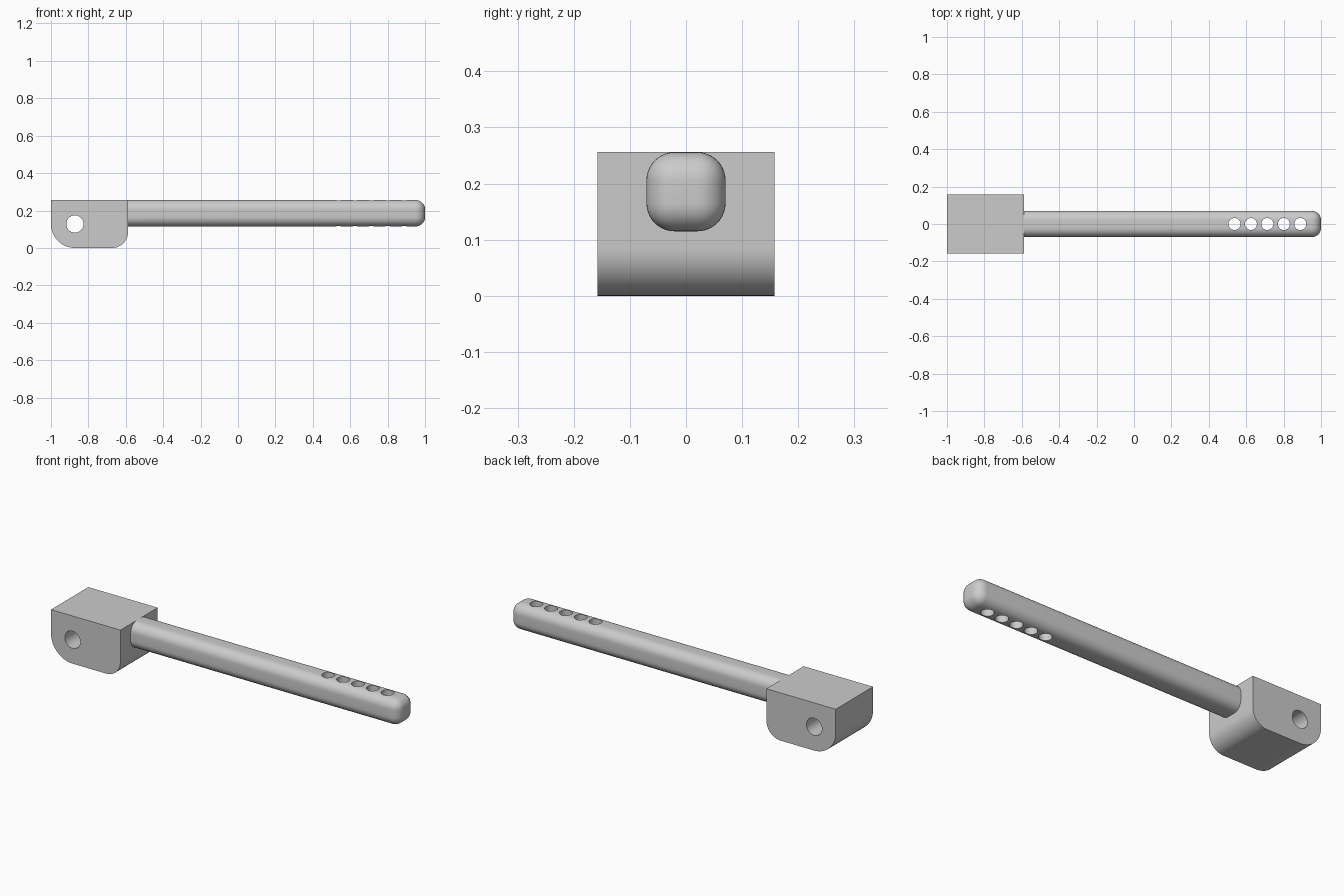
import bpy, bmesh, math
from mathutils import Matrix, Vector

cube = bpy.data.objects.get("Cube")
if cube:
    bpy.data.objects.remove(cube, do_unlink=True)

grey = bpy.data.materials.new("plain grey")
grey.use_nodes = True
COLOUR = (0.6, 0.6, 0.6, 1)
grey.diffuse_color = COLOUR
grey.node_tree.nodes["Principled BSDF"].inputs["Base Color"].default_value = COLOUR


def add_object(name, bm):
    bmesh.ops.recalc_face_normals(bm, faces=bm.faces)
    mesh = bpy.data.meshes.new(name)
    bm.to_mesh(mesh)
    bm.free()
    mesh.materials.append(grey)
    obj = bpy.data.objects.new(name, mesh)
    bpy.context.collection.objects.link(obj)
    return obj


def box(low, high):
    low, high = Vector(low), Vector(high)
    bm = bmesh.new()
    bmesh.ops.create_cube(bm, size=1, matrix=Matrix.Translation((low + high) / 2)
                          @ Matrix.Diagonal((high - low).to_4d()))
    return bm


def round_edges(bm, test, radius, segments):
    edges = [e for e in bm.edges if test([v.co for v in e.verts])]
    bmesh.ops.bevel(bm, geom=edges, offset=radius, segments=segments,
                    profile=0.5, affect='EDGES')


def drill(obj, centres, radius, axis):
    """Cut round holes through obj along one axis, then shade it."""
    turn = Matrix.Rotation(math.pi / 2, 4, 'X') if axis == 'Y' else Matrix()
    bm = bmesh.new()
    for c in centres:
        bmesh.ops.create_cone(bm, cap_ends=True, segments=40, radius1=radius,
                              radius2=radius, depth=1, matrix=Matrix.Translation(c) @ turn)
    cutter = add_object(obj.name + "_cutter", bm)
    mod = obj.modifiers.new("holes", 'BOOLEAN')
    mod.operation, mod.solver, mod.object = 'DIFFERENCE', 'EXACT', cutter
    bpy.ops.object.select_all(action='DESELECT')
    bpy.context.view_layer.objects.active = obj
    obj.select_set(True)
    bpy.ops.object.modifier_apply(modifier=mod.name)
    bpy.data.objects.remove(cutter, do_unlink=True)
    bpy.ops.object.shade_smooth_by_angle(angle=math.radians(35))


TOP, JOINT = 0.256, -0.588

# Mounting block: large rounding under the pivot hole, smaller one under the rod
bm = box((-1, -0.158, 0), (JOINT, 0.158, TOP))
round_edges(bm, lambda p: all(c.z < 0.01 and c.x < -0.9 for c in p), 0.128, 16)
round_edges(bm, lambda p: all(c.z < 0.01 and c.x > JOINT - 0.01 for c in p), 0.085, 16)
block = add_object("mounting_block", bm)
drill(block, [(-0.872, 0, 0.128)], 0.046, 'Y')

# Rod: rounded square bar with a rounded free end
bm = box((JOINT, -0.0705, 0.115), (1, 0.0705, TOP))
round_edges(bm, lambda p: any(c.x > 0 for c in p), 0.05, 10)
rod = add_object("rod", bm)
drill(rod, [(0.537 + 0.088 * i, 0, 0.186) for i in range(5)], 0.032, 'Z')
